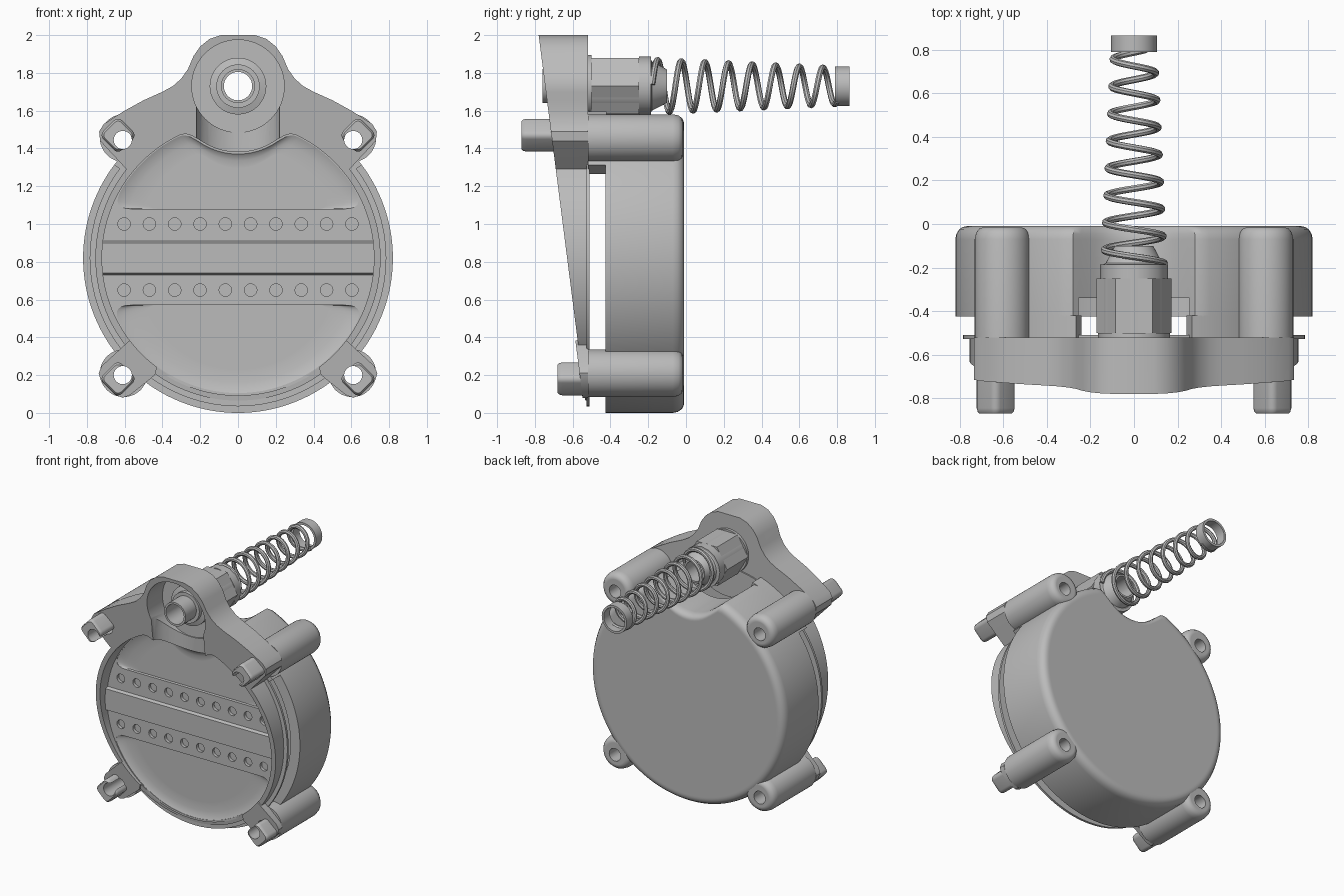
import bpy, bmesh
from math import sin, cos, pi, sqrt, asin, radians

if "Cube" in bpy.data.objects:
    bpy.data.objects.remove(bpy.data.objects["Cube"])

grey = bpy.data.materials.new("plain_grey")
grey.use_nodes = True
grey.diffuse_color = (0.5, 0.5, 0.5, 1)
grey.node_tree.nodes["Principled BSDF"].inputs["Base Color"].default_value = (0.5, 0.5, 0.5, 1)

CZ, GZ, BACK = 0.82, 1.73, -0.52      # body centre, gland centre, rear of the frame
SHELF = -0.55                         # front of the frame's floor plate


def slope(z):
    """Sloping front plane of the frame."""
    return -0.535 - (z - 0.08) * 0.1276


def finish(name, bm):
    bmesh.ops.recalc_face_normals(bm, faces=bm.faces)
    mesh = bpy.data.meshes.new(name)
    bm.to_mesh(mesh)
    bm.free()
    mesh.materials.append(grey)
    ob = bpy.data.objects.new(name, mesh)
    bpy.context.collection.objects.link(ob)
    return ob


def loft(name, pts, levels, centre=(0, CZ)):
    """Solid through scaled copies of an x-z outline at successive depths."""
    bm = bmesh.new()
    rings = []
    for y, s in levels:
        ring = []
        for x, z in pts:
            px, pz = centre[0] + (x - centre[0]) * s, centre[1] + (z - centre[1]) * s
            ring.append(bm.verts.new((px, y(pz) if callable(y) else y, pz)))
        rings.append(ring)
    n = len(pts)
    for a, b in zip(rings, rings[1:]):
        for i in range(n):
            bm.faces.new((a[i], a[(i + 1) % n], b[(i + 1) % n], b[i]))
    bm.faces.new(rings[0])
    bm.faces.new(rings[-1])
    return finish(name, bm)


def lathe(name, profile, segs=48):
    """Closed (radius, y) profile turned about the gland axis."""
    bm = bmesh.new()
    rings = [[bm.verts.new((r * cos(2 * pi * i / segs), y, GZ + r * sin(2 * pi * i / segs)))
              for i in range(segs)] for r, y in profile]
    for a, b in zip(rings, rings[1:] + rings[:1]):
        for i in range(segs):
            j = (i + 1) % segs
            bm.faces.new((a[i], a[j], b[j], b[i]))
    return finish(name, bm)


def circle(cx, cz, r, n=32):
    return [(cx + r * cos(2 * pi * i / n), cz + r * sin(2 * pi * i / n)) for i in range(n)]


def scooped(x, z, r, blend=0.08):
    """Lower a point smoothly under the round clearance around the gland."""
    if abs(x) >= r:
        return x, z
    limit = GZ - sqrt(r * r - x * x)
    h = max(blend - abs(z - limit), 0) / blend
    return x, min(z, limit) - h * h * blend / 4


def scooped_disc(r, notch, blend=0.08):
    return [scooped(x, z, notch, blend) for x, z in circle(0, CZ, r, 144)]


def bowl_outline(r, edge, side, notch=0.36):
    """Circle segment beyond a straight edge, with rounded corners."""
    d = abs(edge - CZ)
    a0, half = asin(d / r), sqrt(r * r - d * d)
    start = a0 + 0.13
    n = 60
    arc = [(r * cos(start + (pi - 2 * start) * i / n), r * sin(start + (pi - 2 * start) * i / n))
           for i in range(n + 1)]
    p, q = (half - 0.1, d), arc[0]
    corner = []
    for i in range(6):
        t = i / 6
        corner.append([(1 - t) ** 2 * p[k] + 2 * t * (1 - t) * (half, d)[k] + t * t * q[k] for k in (0, 1)])
    pts = corner + arc + [(-x, z) for x, z in reversed(corner)]
    return [scooped(x, CZ + side * z, notch) for x, z in pts]


def cut(ob, *cutters):
    bpy.context.view_layer.objects.active = ob
    for c in cutters:
        mod = ob.modifiers.new("cut", "BOOLEAN")
        mod.operation, mod.solver, mod.object = "DIFFERENCE", "EXACT", c
        bpy.ops.object.modifier_apply(modifier=mod.name)


def mirrored(pts):
    return pts + [(-x, z) for x, z in reversed(pts) if x > 0]


def box(x, z0, z1):
    return [(-x, z0), (x, z0), (x, z1), (-x, z1)]


cutters = []


def cutter(pts, levels, centre=(0, CZ)):
    ob = loft("cutter", pts, levels, centre)
    ob.hide_render = True
    cutters.append(ob)
    return ob


# Rear housing: hollow cup with a cable slot in the rim under the gland
housing = loft("rear_housing", scooped_disc(0.82, 0.29, 0.14),
               [(-0.425, 1), (-0.07, 1), (-0.045, 0.994), (-0.023, 0.977), (-0.013, 0.955),
                (-0.01, 0.935), (-0.01, 0.92)])
cut(housing, cutter(scooped_disc(0.74, 0.36), [(-0.5, 1), (-0.07, 1)]),
    cutter(box(0.255, 1.2, 1.8), [(-0.5, 1), (-0.34, 1)]))
# Walls bridging housing and frame beside the upper lugs
for side, word in ((1, "left"), (-1, "right")):
    arc = [radians(37 + 34 * i / 16) for i in range(17)]
    loft(f"{word}_bridge", [(side * 0.82 * cos(a), CZ + 0.82 * sin(a)) for a in arc]
         + [(side * 0.74 * cos(a), CZ + 0.74 * sin(a)) for a in reversed(arc)],
         [(BACK, 1), (-0.42, 1)])

# Sloping front frame: ring, thin lip, gland bracket
opening = cutter(scooped_disc(0.72, 0.35), [(-1, 1), (-0.45, 1)])
recess = cutter(circle(0, GZ, 0.245, 64), [(-1, 1), (-0.56, 1)])
ring = loft("front_ring", circle(0, CZ, 0.755, 144), [(BACK, 1), (slope, 1)])
lip = loft("thin_lip", circle(0, CZ, 0.785, 144), [(-0.51, 1), (-0.527, 1)])
bracket = loft("gland_bracket", mirrored([
    (0, 2.0), (0.09, 2.0), (0.15, 1.98), (0.2, 1.94), (0.235, 1.89), (0.265, 1.82), (0.3, 1.77),
    (0.345, 1.73), (0.4, 1.7), (0.5, 1.655), (0.6, 1.6), (0.71, 1.53), (0.735, 1.49),
    (0.73, 1.44), (0.6, 1.3), (0.5, 1.2), (0, 1.2)]), [(BACK, 1), (slope, 1)])
# Cable trough from the gland recess down into the opening
bm = bmesh.new()
bmesh.ops.create_cone(bm, cap_ends=True, segments=48, radius1=0.22, radius2=0.22, depth=0.45)
for v in bm.verts:
    v.co.y = v.co.y * 0.7 - 0.72
    v.co.z += 1.475
trough = finish("cutter", bm)
cutters.append(trough)
cut(lip, opening)
for part in (ring, bracket):
    cut(part, opening, recess, trough)
cut(bracket, cutter(circle(0, GZ, 0.1), [(-1, 1), (-0.4, 1)]))

# Floor plate of the frame: two shallow bowls, two rows of holes, centre bar
plate = loft("floor_plate", scooped_disc(0.73, 0.34), [(BACK, 1), (SHELF, 1)])
for edge, side in ((1.08, 1), (0.57, -1)):
    cut(plate, cutter(bowl_outline(0.715, edge, side),
                      [(-0.7, 1), (-0.547, 1), (-0.538, 0.96), (-0.53, 0.88), (-0.527, 0.76),
                       (-0.527, 0.74)], (0, edge)))
for row in (0.65, 1.0):
    for i in range(10):
        x = -0.603 + i * 0.134
        cut(plate, cutter(circle(x, row, 0.033, 20), [(-0.7, 1), (-0.527, 1)], (x, row)))
bm = bmesh.new()
section = ((SHELF + 0.01, 0.725), (-0.572, 0.74), (-0.572, 0.9), (SHELF + 0.01, 0.915))
ends = [[bm.verts.new((x, y, z)) for y, z in section] for x in (-0.725, 0.725)]
for i in range(4):
    j = (i + 1) % 4
    bm.faces.new((ends[0][i], ends[0][j], ends[1][j], ends[1][i]))
for end in ends:
    bm.faces.new(end)
finish("centre_bar", bm)

# Four corners: lug, front post, lower tab and screw hole
for side, word in ((1, "left"), (-1, "right")):
    for z, pz, front, level in ((1.455, 1.47, -0.87, "upper"), (0.21, 0.18, -0.68, "lower")):
        x, px = side * 0.605, side * 0.635
        hole = cutter(circle(side * 0.61, z - 0.01, 0.048), [(-1, 1), (0.1, 1)])
        lug = loft(f"{level}_{word}_lug", circle(x, z, 0.126, 48),
                   [(BACK, 1), (-0.07, 1), (-0.04, 0.95), (-0.022, 0.84), (-0.015, 0.7),
                    (-0.015, 0.64)], (x, z))
        square = []
        for k in range(4):
            for j in range(-2, 3):
                a = k * pi / 2
                b = a + j * pi / 8
                square.append((px + 0.057 * cos(a) + 0.03 * cos(b), pz + 0.057 * sin(a) + 0.03 * sin(b)))
        post = loft(f"{level}_{word}_post", square,
                    [(front, 0.86), (front + 0.008, 0.95), (front + 0.025, 1), (-0.53, 1)], (px, pz))
        parts = [lug, post]
        if level == "lower":
            tab = loft(f"{level}_{word}_tab", [(side * a, b) for a, b in (
                (0.6, 0.36), (0.72, 0.25), (0.738, 0.21), (0.725, 0.17), (0.65, 0.095), (0.61, 0.08),
                (0.57, 0.095), (0.44, 0.2), (0.4, 0.35), (0.5, 0.45))],
                [(BACK, 1), (lambda h: slope(h) - 0.012, 1)])
            cut(tab, opening)
            parts.append(tab)
        else:
            parts.append(bracket)
        for part in parts:
            cut(part, hole)

# Cable gland: bored body with collar and cone, hexagon nut, washer
lathe("gland_body", [(0.075, -0.76), (0.09, -0.76), (0.09, -0.63), (0.115, -0.63), (0.115, -0.6),
                     (0.15, -0.59), (0.15, -0.19), (0.13, -0.18), (0.088, -0.1), (0.075, -0.1)])
nut = loft("gland_nut", circle(0, GZ, 0.172, 6), [(-0.5, 1), (-0.25, 1)], (0, GZ))
cut(nut, cutter(circle(0, GZ, 0.14), [(-1, 1), (0, 1)]))
lathe("gland_washer", [(0.1, -0.525), (0.165, -0.525), (0.165, -0.5), (0.1, -0.5)])
lathe("gland_collar", [(0.1, -0.25), (0.156, -0.25), (0.156, -0.185), (0.1, -0.185)], 16)

# Tapering coil spring and end sleeve
curve = bpy.data.curves.new("spring", "CURVE")
curve.dimensions = "3D"
curve.bevel_depth, curve.bevel_resolution, curve.use_fill_caps = 0.016, 2, True
steps = 250
line = curve.splines.new("POLY")
line.points.add(steps)
for i, p in enumerate(line.points):
    y = -0.18 + 0.98 * i / steps
    r = 0.14 - 0.045 * i / steps
    t = 2 * pi * (y - 0.1) / 0.125
    p.co = (-r * sin(t), y, GZ + r * cos(t), 1)
curve.materials.append(grey)
spring = bpy.data.objects.new("spring", curve)
bpy.context.collection.objects.link(spring)
lathe("spring_sleeve", [(0.088, 0.79), (0.105, 0.79), (0.105, 0.865), (0.088, 0.865)])

# Tidy up: drop cutters, mesh the spring, smooth the round faces
for c in cutters:
    bpy.data.objects.remove(c)
bpy.ops.object.select_all(action="DESELECT")
spring.select_set(True)
bpy.context.view_layer.objects.active = spring
bpy.ops.object.convert(target="MESH")
for ob in bpy.context.collection.objects:
    if ob.type == "MESH":
        ob.select_set(True)
bpy.ops.object.shade_smooth_by_angle(angle=0.6)
